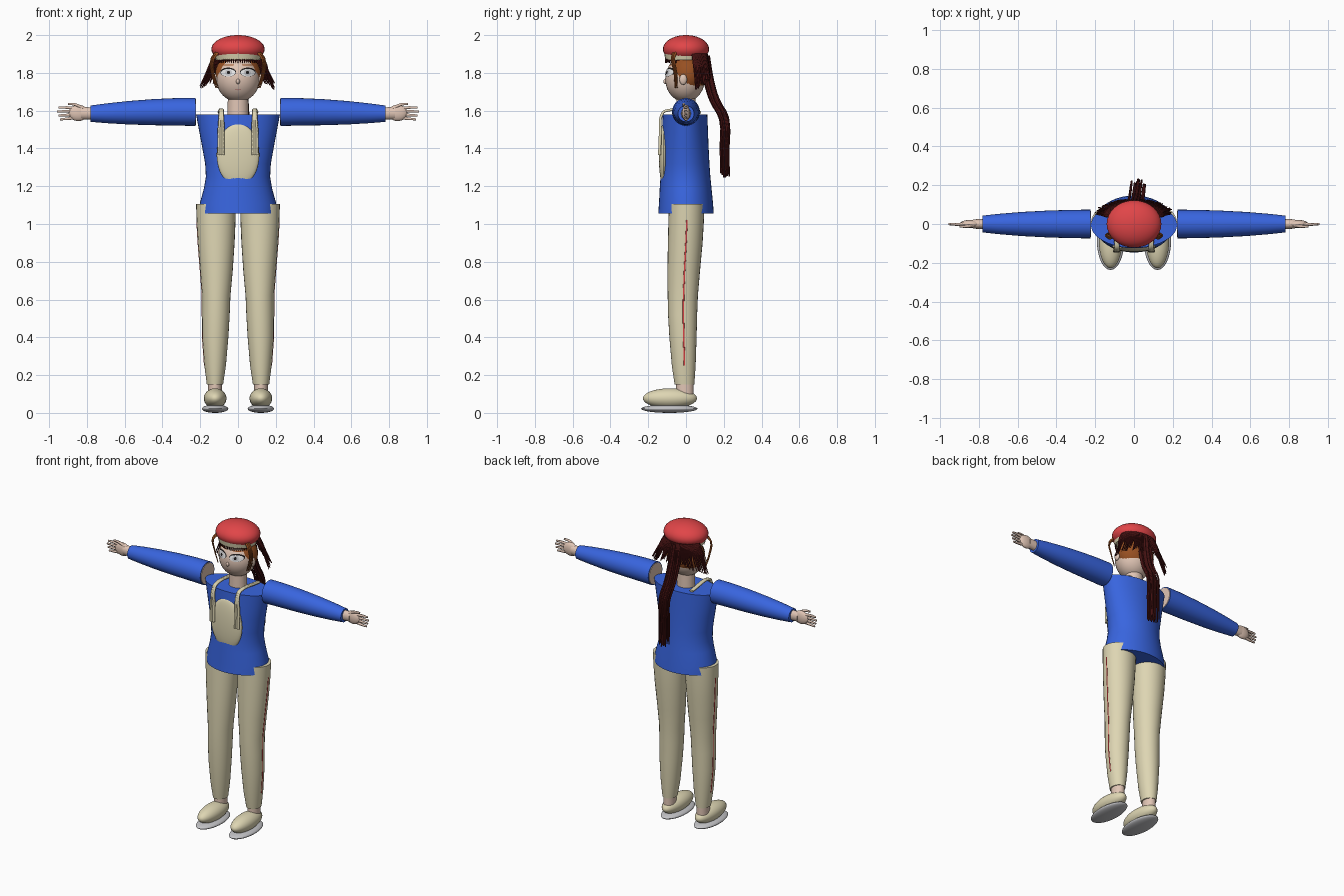
import bpy, bmesh, math, random
from mathutils import Vector

random.seed(4)
cube = bpy.data.objects.get("Cube")
if cube:
    bpy.data.objects.remove(cube)


def material(name, r, g, b):
    m = bpy.data.materials.new(name)
    m.use_nodes = True
    m.diffuse_color = (r, g, b, 1)
    m.node_tree.nodes["Principled BSDF"].inputs["Base Color"].default_value = (r, g, b, 1)
    return m


blue = material("royal blue", .04, .13, .74)
red = material("cap red", .75, .06, .065)
cream = material("cream", .73, .67, .45)
skin = material("skin", .75, .56, .46)
brown = material("chestnut", .31, .08, .016)
maroon = material("dark maroon", .06, .006, .006)
grey = material("light grey", .55, .55, .57)
white = material("eye white", .85, .85, .85)
dark = material("lash black", .012, .01, .01)
pink = material("lip pink", .6, .3, .26)


def finish(name, bm, mat, angle=40):
    bmesh.ops.recalc_face_normals(bm, faces=bm.faces)
    me = bpy.data.meshes.new(name)
    bm.to_mesh(me)
    bm.free()
    me.materials.append(mat)
    for p in me.polygons:
        p.use_smooth = True
    me.set_sharp_from_angle(angle=math.radians(angle))
    ob = bpy.data.objects.new(name, me)
    bpy.context.collection.objects.link(ob)
    return ob


def ellipsoid(name, mat, centre, radii, cut_y=None):
    bm = bmesh.new()
    bmesh.ops.create_uvsphere(bm, u_segments=32, v_segments=20, radius=1)
    for v in bm.verts:
        v.co = Vector(c + r * k for c, r, k in zip(centre, radii, v.co))
    if cut_y is not None:  # keep only the part behind the cut
        bmesh.ops.bisect_plane(bm, geom=bm.verts[:] + bm.edges[:] + bm.faces[:],
                               plane_co=(0, cut_y, 0), plane_no=(0, -1, 0), clear_outer=True)
    return finish(name, bm, mat)


def loft(name, mat, rings, axis="Z", sides=28):
    """Closed skin over ellipses (centre, radius a, radius b) stacked along an axis."""
    bm = bmesh.new()
    loops = []
    for c, a, b in rings:
        loop = []
        for i in range(sides):
            t = math.tau * i / sides
            u, w = a * math.cos(t), b * math.sin(t)
            loop.append(bm.verts.new(Vector(c) + Vector((u, w, 0) if axis == "Z" else (0, u, w))))
        loops.append(loop)
    for low, high in zip(loops, loops[1:]):
        for i in range(sides):
            j = (i + 1) % sides
            bm.faces.new((low[i], low[j], high[j], high[i]))
    bm.faces.new(loops[0])
    bm.faces.new(loops[-1])
    return finish(name, bm, mat)


def strands(name, mat, paths, radius, tip=.35, steps=3):
    """Bundle of smooth tapering tubes, converted to one mesh."""
    cu = bpy.data.curves.new(name, "CURVE")
    cu.dimensions = "3D"
    cu.bevel_depth, cu.bevel_resolution, cu.resolution_u = radius, 1, steps
    cu.use_fill_caps = True
    for path in paths:
        sp = cu.splines.new("BEZIER")
        sp.bezier_points.add(len(path) - 1)
        for i, (bp, co) in enumerate(zip(sp.bezier_points, path)):
            bp.co = co
            bp.handle_left_type = bp.handle_right_type = "AUTO"
            bp.radius = 1 + (tip - 1) * i / (len(path) - 1)
    ob = bpy.data.objects.new(name, cu)
    bpy.context.collection.objects.link(ob)
    bpy.ops.object.select_all(action="DESELECT")
    ob.select_set(True)
    bpy.context.view_layer.objects.active = ob
    bpy.ops.object.convert(target="MESH")
    ob = bpy.context.object
    ob.data.materials.clear()
    ob.data.materials.append(mat)
    return ob


# Head, hair shell and neck
HEAD, HEAD_R = (0, -.005, 1.768), (.115, .105, .122)
ellipsoid("head", skin, HEAD, HEAD_R)
ellipsoid("hair_shell", brown, (0, .008, 1.79), (.122, .1, .115), cut_y=-.055)
loft("neck", skin, [((0, 0, 1.56), .057, .052), ((0, 0, 1.69), .053, .05)])


def face_patch(name, mat, cx, cz, rx, rz, lift):
    """Thin oval wrapped on the front of the head."""
    bm = bmesh.new()
    bmesh.ops.create_grid(bm, x_segments=8, y_segments=8, size=1)
    for v in bm.verts:
        gx, gy = v.co.x, v.co.y
        x = cx + rx * gx * math.sqrt(1 - gy * gy / 2)
        z = cz + rz * gy * math.sqrt(1 - gx * gx / 2)
        d = 1 - (x / HEAD_R[0]) ** 2 - ((z - HEAD[2]) / HEAD_R[2]) ** 2
        v.co = (x, HEAD[1] - HEAD_R[1] * math.sqrt(max(d, 0)) - lift, z)
    return finish(name, bm, mat)


for s, side in ((1, "left"), (-1, "right")):
    # Eyes and ears
    face_patch(side + "_lash", dark, s * .052, 1.804, .042, .024, .002)
    face_patch(side + "_eye", white, s * .052, 1.801, .038, .02, .0035)
    face_patch(side + "_iris", grey, s * .05, 1.802, .018, .018, .005)
    face_patch(side + "_pupil", dark, s * .05, 1.802, .008, .009, .0065)
    face_patch(side + "_brow", brown, s * .052, 1.842, .034, .003, .003)
    ellipsoid(side + "_ear", skin, (s * .12, -.015, 1.765), (.012, .02, .028))
ellipsoid("nose", skin, (0, -.108, 1.755), (.01, .012, .014))
face_patch("mouth", pink, 0, 1.712, .018, .004, .002)

# Cap with its band
ellipsoid("cap", red, (0, 0, 1.926), (.141, .122, .074))
loft("cap_band", cream, [((0, -.004, 1.868), .117, .105), ((0, -.003, 1.902), .125, .112)])

# Hanging hair around the back and sides
paths = []
for i in range(64):
    t = math.radians(4 + 172 * i / 63)
    c, s = math.cos(t), math.sin(t)
    j = random.uniform(-.012, .012)
    paths.append([(.118 * c, .03 + .08 * s, 1.9), (.15 * c, .035 + .085 * s, 1.845),
                  ((.168 + j) * c, .04 + .085 * s, 1.79 + .02 * s),
                  ((.198 + j) * c, .045 + .085 * s, 1.715 + .055 * s + j)])
strands("back_hair", maroon, paths, .0065)

# Short fringe under the band
strands("fringe", maroon, [[(.112 * math.sin(t), -.104 * math.cos(t) - .004, 1.872),
                            (.108 * math.sin(t), -.103 * math.cos(t) - .006, 1.852)]
                           for t in [-1.1 + .11 * i for i in range(21)]], .005)

# Front locks
strands("front_locks", brown,
        [[(s * (.1 + d), -.065 + d, 1.91), (s * (.128 + d), -.075 + d, 1.875),
          (s * (.128 + d), -.062 + d, 1.8), (s * (.105 + d), -.058 + d, 1.72)]
         for s in (1, -1) for d in (0, .006, .012)], .007)

# Ponytail
spine = [(0, .095, 1.89), (.008, .118, 1.76), (.014, .15, 1.65),
         (.02, .2, 1.55), (.02, .202, 1.4), (.02, .205, 1.26)]
paths = []
for i in range(36):
    a, r = random.uniform(0, math.tau), math.sqrt(random.random())
    dx, dy = .042 * r * math.cos(a), .024 * r * math.sin(a)
    drop = random.uniform(-.015, .03)
    paths.append([(x + dx, y + dy, z + drop * k / 5) for k, (x, y, z) in enumerate(spine)])
strands("ponytail", maroon, paths, .008, tip=.45)

# Jacket body
loft("jacket", blue, [((0, 0, 1.055), .205, .147), ((0, 0, 1.11), .202, .143),
                      ((0, -.002, 1.19), .18, .137), ((0, -.003, 1.25), .17, .132),
                      ((0, -.004, 1.32), .174, .128), ((0, -.005, 1.42), .192, .124),
                      ((0, -.005, 1.5), .207, .121), ((0, -.005, 1.58), .222, .118)], sides=40)
ellipsoid("chest_panel", cream, (0, -.118, 1.367), (.113, .026, .166))

for s, side in ((1, "left"), (-1, "right")):
    # Shoulder strap, flat ribbon over the top of the jacket
    strap = strands(side + "_strap", cream,
                    [[(s * (.09 + w), -.14, 1.365), (s * (.09 + w), -.136, 1.48),
                      (s * (.088 + w * .6), -.125, 1.585), (s * (.088 + w * .6), -.105, 1.6),
                      (s * (.095 + w * .6), .08, 1.592)] for w in (-.01, 0, .01)], .009, tip=.8, steps=5)

    # Sleeve with the skin showing at its open shoulder end
    loft(side + "_sleeve", blue, [((s * x, 0, z), r, r) for x, z, r in (
        (.225, 1.593, .074), (.32, 1.594, .073), (.45, 1.592, .069), (.58, 1.589, .062),
        (.7, 1.586, .052), (.782, 1.584, .043))], axis="X")
    loft(side + "_shoulder_end", skin, [((s * .222, 0, 1.593), .067, .067),
                                        ((s * .23, 0, 1.593), .07, .07)], axis="X")

    # Hand
    loft(side + "_wrist", skin, [((s * .77, 0, 1.585), .026, .032), ((s * .83, 0, 1.587), .024, .033)], axis="X")
    ellipsoid(side + "_palm", skin, (s * .845, 0, 1.588), (.052, .021, .043))
    fingers = [[(s * .86, 0, 1.588 + .018 * k), (s * .905, -.002, 1.588 + .022 * k),
                (s * (.958 - .009 * abs(k - .3)), 0, 1.586 + .023 * k)] for k in (-1.4, -.5, .4, 1.3)]
    fingers.append([(s * .82, -.005, 1.61), (s * .86, -.012, 1.632), (s * .9, -.012, 1.636)])
    strands(side + "_fingers", skin, fingers, .01, tip=.6)

    # Trouser leg, each ring as height, x, y, half width, half depth
    leg = [(.15, .122, -.008, .043, .052), (.25, .121, -.012, .057, .063),
           (.4, .12, -.016, .069, .072), (.52, .117, -.018, .073, .077),
           (.62, .115, -.017, .075, .08), (.75, .114, -.012, .086, .086),
           (.9, .115, -.004, .097, .092), (1.02, .116, .001, .103, .094), (1.105, .117, .003, .105, .094)]
    loft(side + "_trouser_leg", cream, [((s * x, y, z), a, b) for z, x, y, a, b in leg])
    loft(side + "_trouser_stripe", red,
         [((s * (x + a), y + .004, z), .002, .004) for z, x, y, a, b in leg[1:-1]], sides=8)

    # Ankle, shoe and sole
    loft(side + "_ankle", skin, [((s * .122, -.006, .1), .036, .046), ((s * .122, -.006, .16), .036, .046)])
    ellipsoid(side + "_shoe", cream, (s * .121, -.085, .077), (.06, .143, .053))
    ellipsoid(side + "_sole", grey, (s * .121, -.088, .022), (.07, .149, .022))
